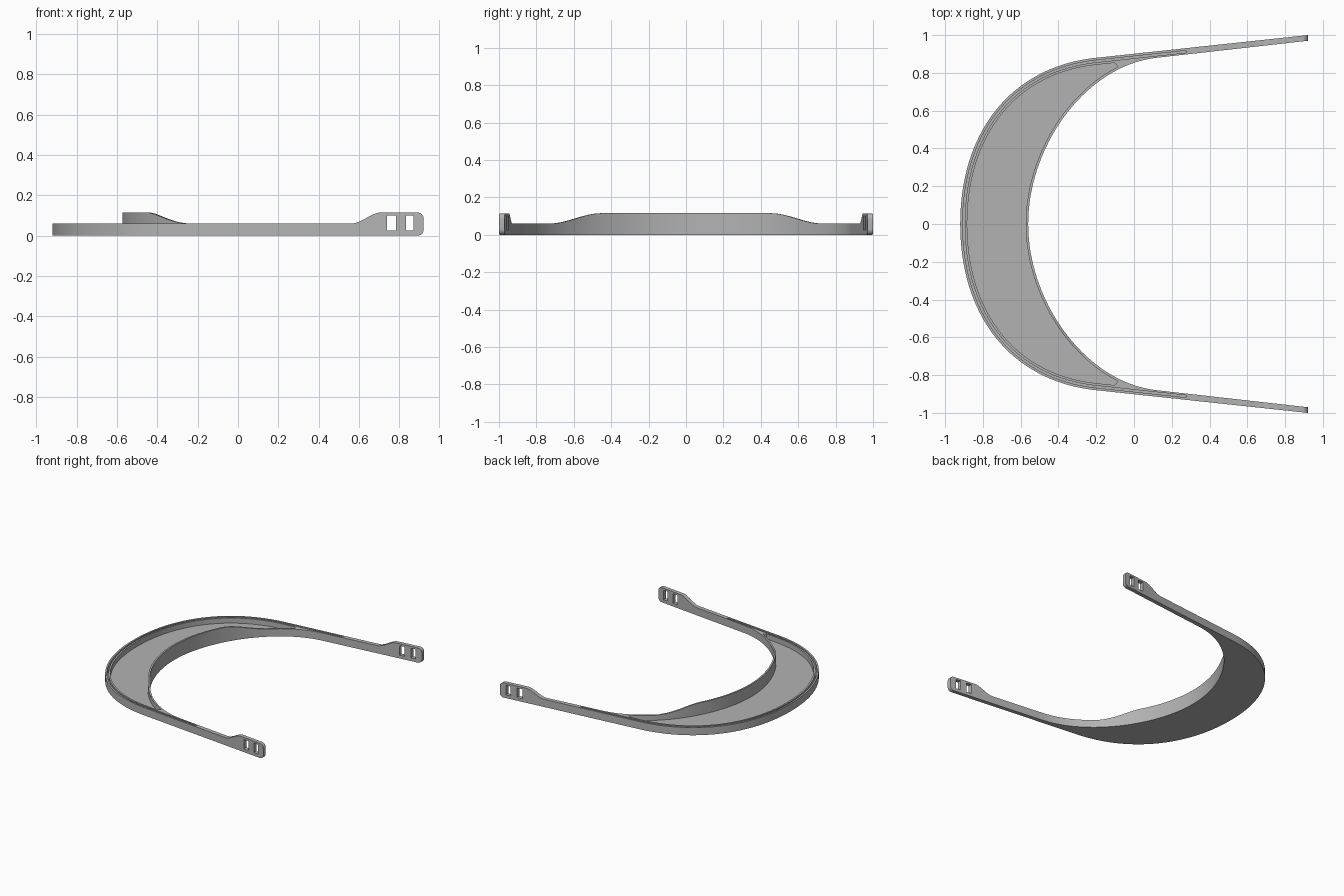
import bpy, bmesh, math
from mathutils import Vector

if "Cube" in bpy.data.objects:
    bpy.data.objects.remove(bpy.data.objects["Cube"])

GREY = (0.45, 0.45, 0.45, 1)
mat = bpy.data.materials.new("grey plastic")
mat.use_nodes = True
mat.diffuse_color = GREY
mat.node_tree.nodes["Principled BSDF"].inputs["Base Color"].default_value = GREY

RIM, CREST, FLOOR = 0.06, 0.115, 0.02
TAB_START, TIP = 0.56, 0.92


def solid(name, ring_a, ring_b, strip=False):
    """Closed solid between two matching rings; strip caps suit curved bands."""
    bm = bmesh.new()
    a = [bm.verts.new(p) for p in ring_a]
    b = [bm.verts.new(p) for p in ring_b]
    n = len(a)
    for i in range(n):
        j = (i + 1) % n
        bm.faces.new((a[i], a[j], b[j], b[i]))
    for ring in (a, b):
        if strip:
            for i in range(n // 2 - 1):
                bm.faces.new((ring[i], ring[i + 1], ring[n - 2 - i], ring[n - 1 - i]))
        else:
            bm.faces.new(ring)
    bmesh.ops.recalc_face_normals(bm, faces=bm.faces)
    mesh = bpy.data.meshes.new(name)
    bm.to_mesh(mesh)
    bm.free()
    mesh.materials.append(mat)
    ob = bpy.data.objects.new(name, mesh)
    bpy.context.collection.objects.link(ob)
    return ob


def prism(name, outline, z0, z1):
    return solid(name, [(p.x, p.y, z0) for p in outline], [(p.x, p.y, z1) for p in outline])


def activate(ob):
    bpy.ops.object.select_all(action='DESELECT')
    ob.select_set(True)
    bpy.context.view_layer.objects.active = ob


def cut(ob, cutter):
    cutter.hide_render = True
    mod = ob.modifiers.new("cut", 'BOOLEAN')
    mod.operation = 'DIFFERENCE'
    mod.solver = 'EXACT'
    mod.object = cutter
    activate(ob)
    bpy.ops.object.modifier_apply(modifier=mod.name)
    bpy.data.objects.remove(cutter)


def smoothstep(t):
    t = max(0.0, min(1.0, t))
    return t * t * (3 - 2 * t)


def horseshoe(p0, p1, p2, p3, end_y, curve_steps=48, arm_steps=24):
    """Curved front plus straight arms, running from the right arm to the left."""
    p0, p1, p2, p3 = map(Vector, (p0, p1, p2, p3))
    half = []
    for i in range(curve_steps + 1):
        t = i / curve_steps
        s = 1 - t
        half.append(p0 * s**3 + p1 * 3 * s * s * t + p2 * 3 * s * t * t + p3 * t**3)
    tip = p3.lerp(Vector((TIP, end_y)), (TAB_START - p3.x) / (TIP - p3.x))
    half += [p3.lerp(tip, i / arm_steps) for i in range(1, arm_steps + 1)]
    return [Vector((p.x, -p.y)) for p in half[:0:-1]] + half


def offset(path, d):
    """Positive distances move towards the open middle."""
    out = []
    for i, p in enumerate(path):
        t = (path[min(i + 1, len(path) - 1)] - path[max(i - 1, 0)]).normalized()
        out.append(p + Vector((t.y, -t.x)) * d)
    return out


def before(path, x):
    return [p for p in path if p.x < x]


outer = horseshoe((-0.92, 0), (-0.92, 0.5), (-0.64, 0.835), (-0.2, 0.88), 1.0)
inner = horseshoe((-0.56, 0), (-0.56, 0.42), (-0.25, 0.84), (0.12, 0.88), 0.97)

# Main frame with its tray and the narrow slot along the outer rim
frame = prism("visor_frame", outer + inner[::-1], 0, RIM)
tray = before(offset(outer, 0.037), -0.07) + before(offset(inner, -0.013), -0.07)[::-1]
cut(frame, prism("tray_cutter", tray, FLOOR, 0.2))
slot = before(offset(outer, 0.013), 0.3) + before(offset(outer, 0.024), 0.3)[::-1]
cut(frame, prism("slot_cutter", slot, FLOOR, 0.2))
parts = [frame]

# Raised crest on the inner wall
pairs = [(p, q) for p, q in zip(inner, offset(inner, -0.013)) if abs(p.y) < 0.71 and p.x < 0]
near = [p for p, q in pairs]
far = [q for p, q in pairs]


def crest_height(p):
    return RIM + 0.0005 + (CREST - RIM) * smoothstep((0.72 - abs(p.y)) / 0.27)


heights = [crest_height(p) for p in near]
band, tops = near + far[::-1], heights + heights[::-1]
parts.append(solid("brow_crest", [(p.x, p.y, RIM) for p in band],
                   [(p.x, p.y, z) for p, z in zip(band, tops)], strip=True))

# Strap tabs at the arm tips, each with two slots
R = 0.03
profile = [(TAB_START, 0)]
for cz, start in ((R, -90), (CREST - R, 0)):
    for k in range(7):
        a = math.radians(start + 15 * k)
        profile.append((TIP - R + R * math.cos(a), cz + R * math.sin(a)))
for k in range(13):
    t = 1 - k / 12
    profile.append((TAB_START + 0.15 * t, RIM + (CREST - RIM) * smoothstep(t)))


def arm_y(path, x):
    a, b = path[-2], path[-1]
    return b.y + (x - b.x) * (b.y - a.y) / (b.x - a.x)


for side, sign in (("left", 1), ("right", -1)):
    tab = solid("strap_tab_" + side,
                [(x, sign * arm_y(inner, x), z) for x, z in profile],
                [(x, sign * arm_y(outer, x), z) for x, z in profile])
    for x0, x1 in ((0.738, 0.782), (0.832, 0.871)):
        rect = [(x0, 0.025), (x1, 0.025), (x1, 0.1), (x0, 0.1)]
        cut(tab, solid("hole_cutter", [(x, sign * 0.85, z) for x, z in rect],
                       [(x, sign * 1.1, z) for x, z in rect]))
    parts.append(tab)

for ob in parts:
    activate(ob)
    bpy.ops.object.shade_smooth_by_angle(angle=math.radians(30))
